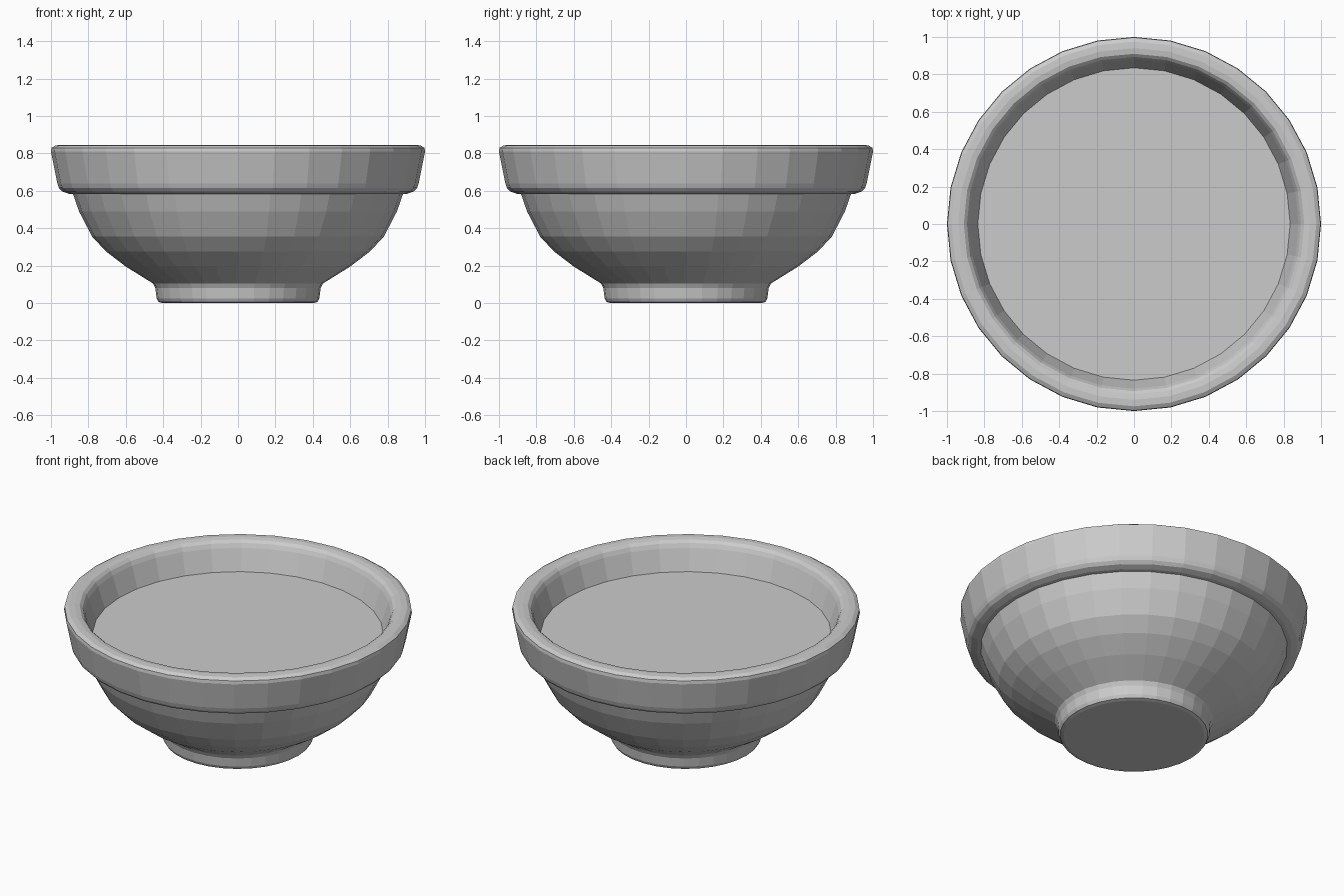
import bpy, bmesh, math

if "Cube" in bpy.data.objects:
    bpy.data.objects.remove(bpy.data.objects["Cube"])

SEGMENTS = 32


def ring(bm, r, z):
    return [bm.verts.new((r * math.cos(2 * math.pi * i / SEGMENTS),
                          r * math.sin(2 * math.pi * i / SEGMENTS), z))
            for i in range(SEGMENTS)]


def revolve(name, profile, cap_start=False, cap_end=False):
    """Turn an (r, z) profile, running bottom to top on the outside, about z."""
    bm = bmesh.new()
    rings = [ring(bm, r, z) for r, z in profile]
    for a, b in zip(rings, rings[1:]):
        for i in range(SEGMENTS):
            j = (i + 1) % SEGMENTS
            bm.faces.new((a[i], a[j], b[j], b[i]))
    if cap_start:
        bm.faces.new(rings[0][::-1])
    if cap_end:
        bm.faces.new(rings[-1])
    mesh = bpy.data.meshes.new(name)
    bm.to_mesh(mesh)
    bm.free()
    obj = bpy.data.objects.new(name, mesh)
    bpy.context.collection.objects.link(obj)
    return obj


# Bowl: foot, curved body, thick banded rim and inner wall
foot = [(0.405, 0.0), (0.425, 0.006), (0.435, 0.025), (0.442, 0.08), (0.455, 0.105)]
body = [(0.60, 0.195), (0.705, 0.275), (0.78, 0.355), (0.85, 0.49), (0.882, 0.582)]
band = [(0.905, 0.584), (0.94, 0.597), (0.957, 0.615), (0.966, 0.64),
        (1.0, 0.81), (0.997, 0.83), (0.975, 0.843)]
lip = [(0.94, 0.845), (0.91, 0.84), (0.893, 0.825), (0.88, 0.80), (0.835, 0.67)]
revolve("bowl", foot + body + band + lip, cap_start=True)

# Flat surface of the bowl's filling
revolve("filling", [(0.835, 0.67)], cap_end=True)
